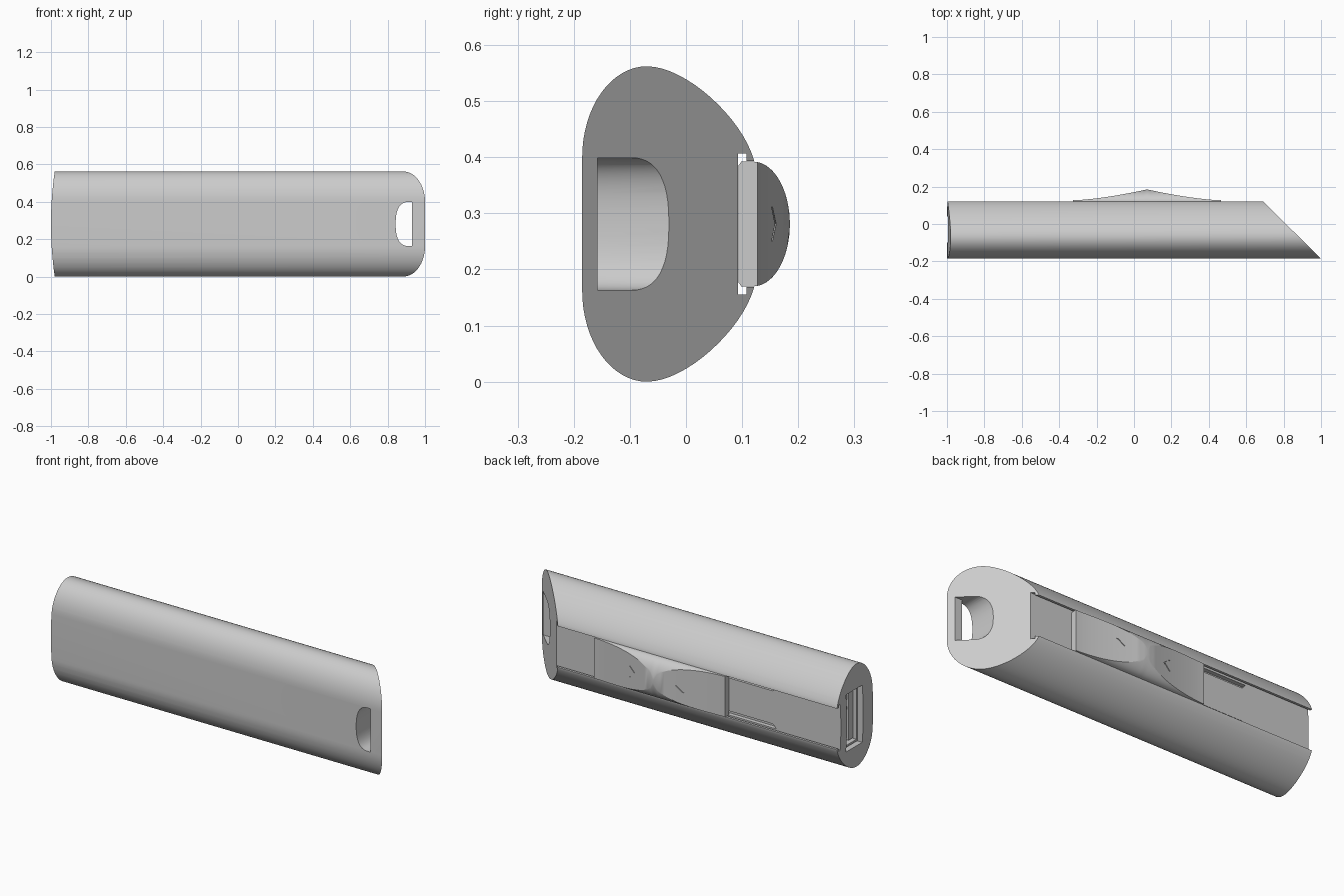
import bpy, bmesh, math
from mathutils import Vector

cube = bpy.data.objects.get("Cube")
if cube:
    bpy.data.objects.remove(cube)

MID = 0.281  # height of the mirror plane


def material(name, value):
    m = bpy.data.materials.new(name)
    m.use_nodes = True
    colour = (value, value, value, 1)
    m.diffuse_color = colour
    m.node_tree.nodes["Principled BSDF"].inputs["Base Color"].default_value = colour
    return m


grey = material("plain grey", 0.6)


def loft(name, rings):
    """Closed solid skinned through rings of equal point count."""
    bm = bmesh.new()
    rows = [[bm.verts.new(p) for p in ring] for ring in rings]
    n = len(rows[0])
    for a, b in zip(rows, rows[1:]):
        for i in range(n):
            j = (i + 1) % n
            bm.faces.new((a[i], a[j], b[j], b[i]))
    bm.faces.new(rows[0])
    bm.faces.new(rows[-1])
    bmesh.ops.recalc_face_normals(bm, faces=bm.faces)
    mesh = bpy.data.meshes.new(name)
    bm.to_mesh(mesh)
    bm.free()
    mesh.materials.append(grey)
    ob = bpy.data.objects.new(name, mesh)
    bpy.context.collection.objects.link(ob)
    return ob


def prism_y(name, outline, y0, y1):
    return loft(name, [[(x, y, z) for x, z in outline] for y in (y0, y1)])


def box(name, x0, x1, y0, y1, z0, z1):
    return prism_y(name, [(x0, z0), (x1, z0), (x1, z1), (x0, z1)], y0, y1)


def activate(ob):
    bpy.ops.object.select_all(action='DESELECT')
    ob.select_set(True)
    bpy.context.view_layer.objects.active = ob


def combine(ob, cutter, operation='DIFFERENCE'):
    activate(ob)
    mod = ob.modifiers.new("cut", 'BOOLEAN')
    mod.object, mod.operation, mod.solver = cutter, operation, 'EXACT'
    bpy.ops.object.modifier_apply(modifier=mod.name)
    bpy.data.objects.remove(cutter)


def smooth(ob, degrees=30):
    activate(ob)
    bpy.ops.object.shade_smooth_by_angle(angle=math.radians(degrees))


# Body section: elliptical front shoulder, flatter back shoulder, undercut channel
half = []
for i in range(17):
    a = math.pi / 2 * i / 16
    half.append((-0.07 - 0.115 * math.cos(a), 0.119 + 0.162 * math.sin(a)))
p0, p1, p2, p3 = (Vector(p) for p in
                  ((-0.07, 0.281), (0, 0.281), (0.1, 0.189), (0.121, 0.114)))
for i in range(1, 17):
    t = i / 16
    half.append(tuple(p0 * (1 - t)**3 + p1 * 3 * t * (1 - t)**2
                      + p2 * 3 * t * t * (1 - t) + p3 * t**3))
half += [(0.121, 0.112), (0.108, 0.112), (0.108, 0.126), (0.093, 0.126)]
section = half + [(y, -h) for y, h in reversed(half)]


def slant(y):
    return 1 - (y + 0.185) * 1.016


body = loft("body", [[(-1.1, y, MID + h) for y, h in section],
                     [(slant(y), y, MID + h) for y, h in section]])

# Gently bowed port end
bow = []
for i in range(25):
    u = -1.1 + 2.2 * i / 24
    bow.append((-1 + 0.02 * u * u, MID + 0.281 * u))
combine(body, prism_y("bow_cutter", bow + [(1.2, bow[-1][1]), (1.2, bow[0][1])],
                      -0.4, 0.4), 'INTERSECT')

# Strap hole: rounded towards the body, with a ledge behind the front wall
arch = []
for i in range(25):
    a = -math.pi / 2 + math.pi * i / 24
    c, s = math.cos(a), math.sin(a)
    arch.append((0.913 - 0.07 * abs(c)**0.8,
                 MID + 0.118 * math.copysign(abs(s)**0.8, s)))
for right, y0 in ((0.93, -0.3), (1.1, -0.158)):
    outline = arch + [(right, arch[-1][1]), (right, arch[0][1])]
    combine(body, prism_y("strap_cutter", outline, y0, 0.3))

# Port opening
combine(body, box("port_cutter", -1.1, -0.6, -0.1, 0.04, 0.125, 0.437))

# Pockets along both edges of the channel floor, tapered at the end
for side in (-1, 1):
    outline = [(x, MID + side * h) for x, h in
               ((-0.61, 0.112), (-0.59, 0.09), (-0.25, 0.09), (-0.25, 0.112))]
    combine(body, prism_y("pocket_cutter", outline, 0.07, 0.1))
smooth(body)

# Sliding thumb button: a domed bar scooped on both sides of a ridge
RIDGE, REACH = 0.07, 0.395


def button_top(x):
    t = min(1, abs(x - RIDGE) / REACH)
    return 0.127 + 0.058 * (1 - t)**1.5


rings = []
for k in range(-20, 21):
    x = RIDGE + REACH * k / 20
    limit = math.asin(min(1, (button_top(x) - 0.12) / 0.0651))
    side = [(0.0935, 0.104), (0.0985, 0.111)]
    for i in range(13):
        a = limit * i / 12
        side.append((0.12 + 0.0651 * math.sin(a), 0.111 * math.cos(a)))
    rings.append([(x, y, MID + h) for y, h in side]
                 + [(x, y, MID - h) for y, h in reversed(side)])
button = loft("thumb_button", rings)

# Engraved chevrons pointing at the ridge
for d in (-1, 1):
    rings = []
    for h in (-0.03, 0, 0.03):
        x = RIDGE + d * (0.12 + abs(h) * 1.2)
        x2 = x + d * 0.01
        rings.append([(x, button_top(x) - 0.004, MID + h), (x2, button_top(x2) - 0.004, MID + h),
                      (x2, 0.2, MID + h), (x, 0.2, MID + h)])
    combine(button, loft("chevron_cutter", rings))
smooth(button, 25)

# Connector inside the port: hollow shell, tongue and contacts
shell = box("connector_shell", -0.97, -0.61, -0.094, 0.034, 0.131, 0.431)
combine(shell, box("shell_cutter", -1.1, -0.63, -0.084, 0.024, 0.141, 0.421))
box("connector_tongue", -0.95, -0.62, -0.084, -0.044, 0.145, 0.417)
for i in range(4):
    z = MID + (i - 1.5) * 0.065
    box("contact_%d" % (i + 1), -0.94, -0.7, -0.046, -0.04, z - 0.014, z + 0.014)
